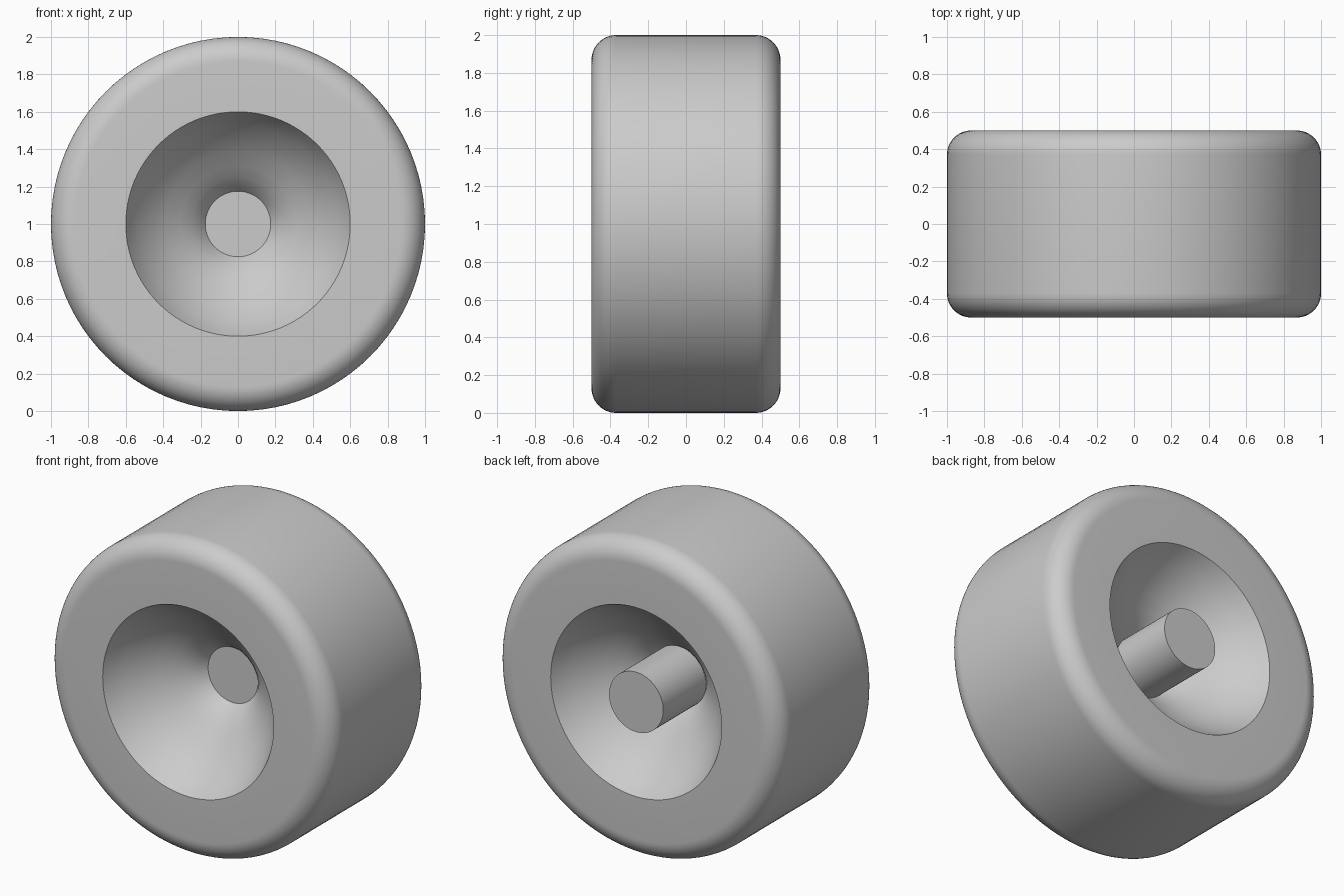
import bpy, bmesh, math
from mathutils import Vector

if "Cube" in bpy.data.objects:
    bpy.data.objects.remove(bpy.data.objects["Cube"])

RADIUS, HALF_WIDTH, FILLET = 1.0, 0.5, 0.13
SEGMENTS = 96
CENTRE = Vector((0, 0, RADIUS))

grey = bpy.data.materials.new("plain grey")
grey.use_nodes = True
colour = (0.6, 0.6, 0.6, 1)
grey.diffuse_color = colour
grey.node_tree.nodes["Principled BSDF"].inputs["Base Color"].default_value = colour


def lathe(name, profile):
    """Spin (radius, y) points around the wheel's y axis."""
    bm = bmesh.new()
    verts = [bm.verts.new((-r, y, RADIUS)) for r, y in profile]
    edges = [bm.edges.new(pair) for pair in zip(verts, verts[1:])]
    bmesh.ops.spin(bm, geom=verts + edges, cent=CENTRE, axis=(0, 1, 0),
                   angle=math.tau, steps=SEGMENTS, use_duplicate=False)
    bmesh.ops.remove_doubles(bm, verts=bm.verts[:], dist=0.0001)
    bmesh.ops.recalc_face_normals(bm, faces=bm.faces[:])
    mesh = bpy.data.meshes.new(name)
    bm.to_mesh(mesh)
    bm.free()
    mesh.materials.append(grey)
    obj = bpy.data.objects.new(name, mesh)
    bpy.context.collection.objects.link(obj)
    bpy.ops.object.select_all(action="DESELECT")
    obj.select_set(True)
    bpy.context.view_layer.objects.active = obj
    bpy.ops.object.shade_smooth_by_angle(angle=math.radians(30))
    return obj


# Dished recess: (radius, depth below the side face), hub to rim
dish = [(0.175, 0.45), (0.205, 0.41), (0.25, 0.365), (0.31, 0.318),
        (0.386, 0.262), (0.46, 0.195), (0.53, 0.112), (0.57, 0.055), (0.6, 0)]

# Rounded shoulder of the tread
shoulder = []
for i in range(13):
    a = math.radians(90 * i / 12)
    shoulder.append((RADIUS - FILLET + FILLET * math.sin(a),
                     FILLET - FILLET * math.cos(a)))

# Wheel body: one side's outline, mirrored to the other side
side = [(0, 0.45)] + dish + shoulder
front = [(r, d - HALF_WIDTH) for r, d in side]
back = [(r, -y) for r, y in reversed(front)]
lathe("wheel_body", front + back)

# Axle stub, flush with the back face
axle_radius = 0.19
lathe("axle", [(0, 0), (axle_radius, 0),
               (axle_radius, HALF_WIDTH), (0, HALF_WIDTH)])
